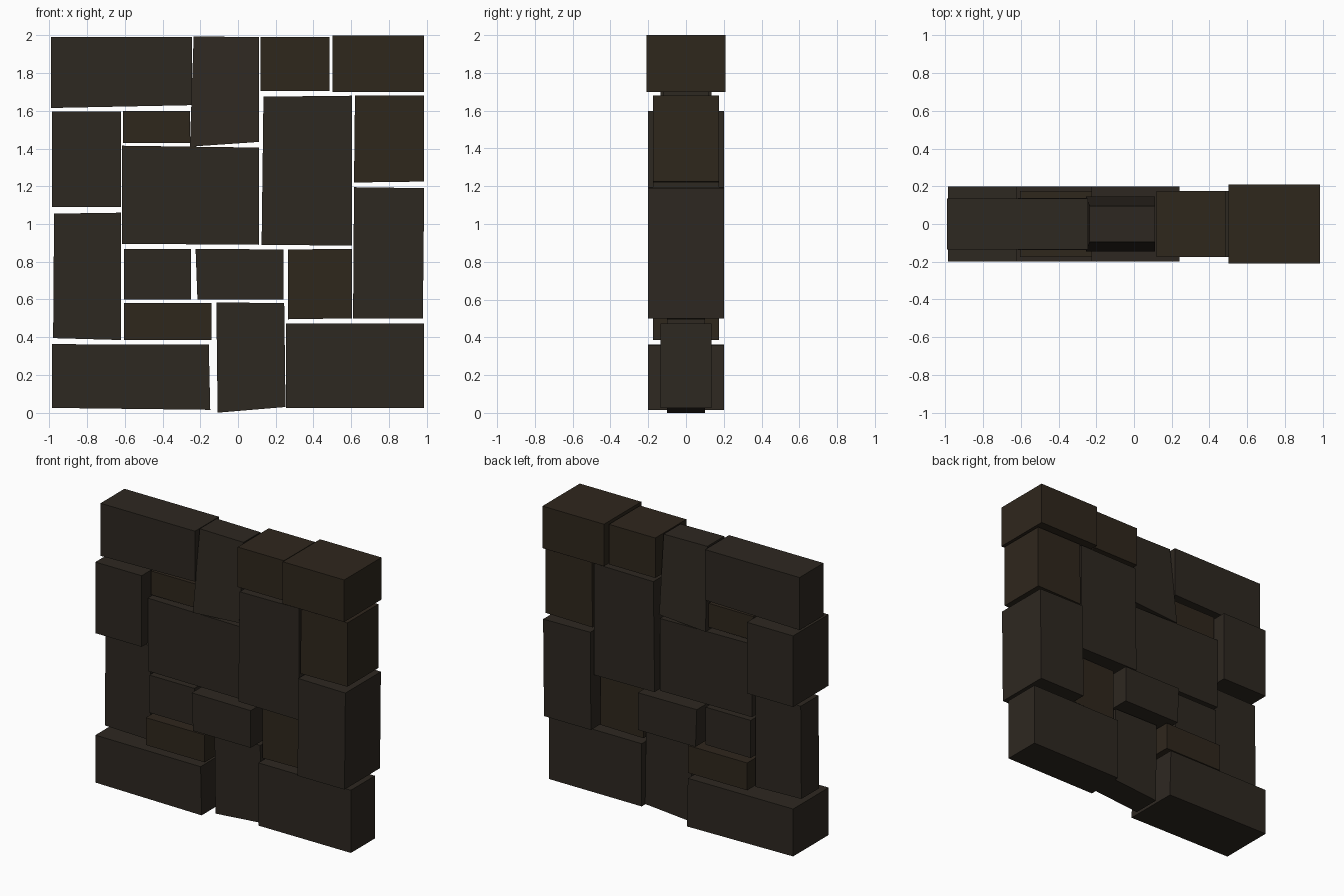
import bpy

if "Cube" in bpy.data.objects:
    bpy.data.objects.remove(bpy.data.objects["Cube"])

def material(name, rgb):
    m = bpy.data.materials.new(name)
    m.diffuse_color = (*rgb, 1)
    m.use_nodes = True
    m.node_tree.nodes["Principled BSDF"].inputs["Base Color"].default_value = m.diffuse_color
    return m

mats = [material("dark_stone", (0.027, 0.021, 0.015)),
        material("warm_stone", (0.028, 0.020, 0.012))]

def stone(name, corners, depth, depth_top=None, mat=0):
    """corners: front outline bl, br, tr, tl; depth: half thickness."""
    dt = depth_top or depth
    halves = (depth, depth, dt, dt)
    verts = [(x, s * h, z) for s in (-1, 1) for (x, z), h in zip(corners, halves)]
    faces = [(0, 1, 2, 3), (7, 6, 5, 4)]
    faces += [(i, i + 4, (i + 1) % 4 + 4, (i + 1) % 4) for i in range(4)]
    me = bpy.data.meshes.new(name)
    me.from_pydata(verts, [], faces)
    me.materials.append(mats[mat])
    ob = bpy.data.objects.new(name, me)
    bpy.context.collection.objects.link(ob)

def block(name, x0, x1, z0, z1, depth, mat=0):
    stone(name, [(x0, z0), (x1, z0), (x1, z1), (x0, z1)], depth, None, mat)

# top row
stone("top_left_stone", [(-.99, 1.615), (-.245, 1.63), (-.245, 1.99), (-.99, 1.99)], .135)
stone("top_keystone", [(-.255, 1.41), (.11, 1.435), (.11, 1.99), (-.235, 1.995)], .145, .095)
block("top_mid_stone", .12, .485, 1.705, 1.99, .175, 1)
block("top_right_stone", .5, .985, 1.70, 2.0, .21, 1)

# upper rows
block("upper_left_stone", -.985, -.62, 1.09, 1.597, .2)
block("upper_small_stone", -.61, -.255, 1.43, 1.6, .11, 1)
stone("centre_stone", [(-.615, .895), (.11, .89), (.11, 1.405), (-.615, 1.415)], .137)
stone("tall_stone", [(.125, .89), (.605, .885), (.605, 1.68), (.135, 1.675)], .175)
stone("upper_right_stone", [(.615, 1.22), (.985, 1.225), (.985, 1.68), (.62, 1.68)], .175, None, 1)

# lower rows
stone("right_stone", [(.61, .5), (.98, .5), (.987, 1.19), (.615, 1.195)], .2)
stone("left_stone", [(-.98, .395), (-.62, .385), (-.62, 1.06), (-.975, 1.055)], .1)
block("lower_small_stone", -.605, -.25, .6, .868, .135)
stone("lower_mid_stone", [(-.215, .6), (.24, .6), (.24, .865), (-.225, .868)], .2)
stone("lower_right_stone", [(.265, .495), (.605, .5), (.605, .868), (.265, .865)], .1, None, 1)
block("lower_flat_stone", -.605, -.14, .385, .58, .175, 1)

# bottom row
stone("bottom_left_stone", [(-.985, .025), (-.147, .015), (-.155, .36), (-.985, .363)], .2)
stone("bottom_mid_stone", [(-.108, 0), (.252, .03), (.245, .58), (-.115, .585)], .1)
block("bottom_right_stone", .255, .985, .025, .472, .135)
